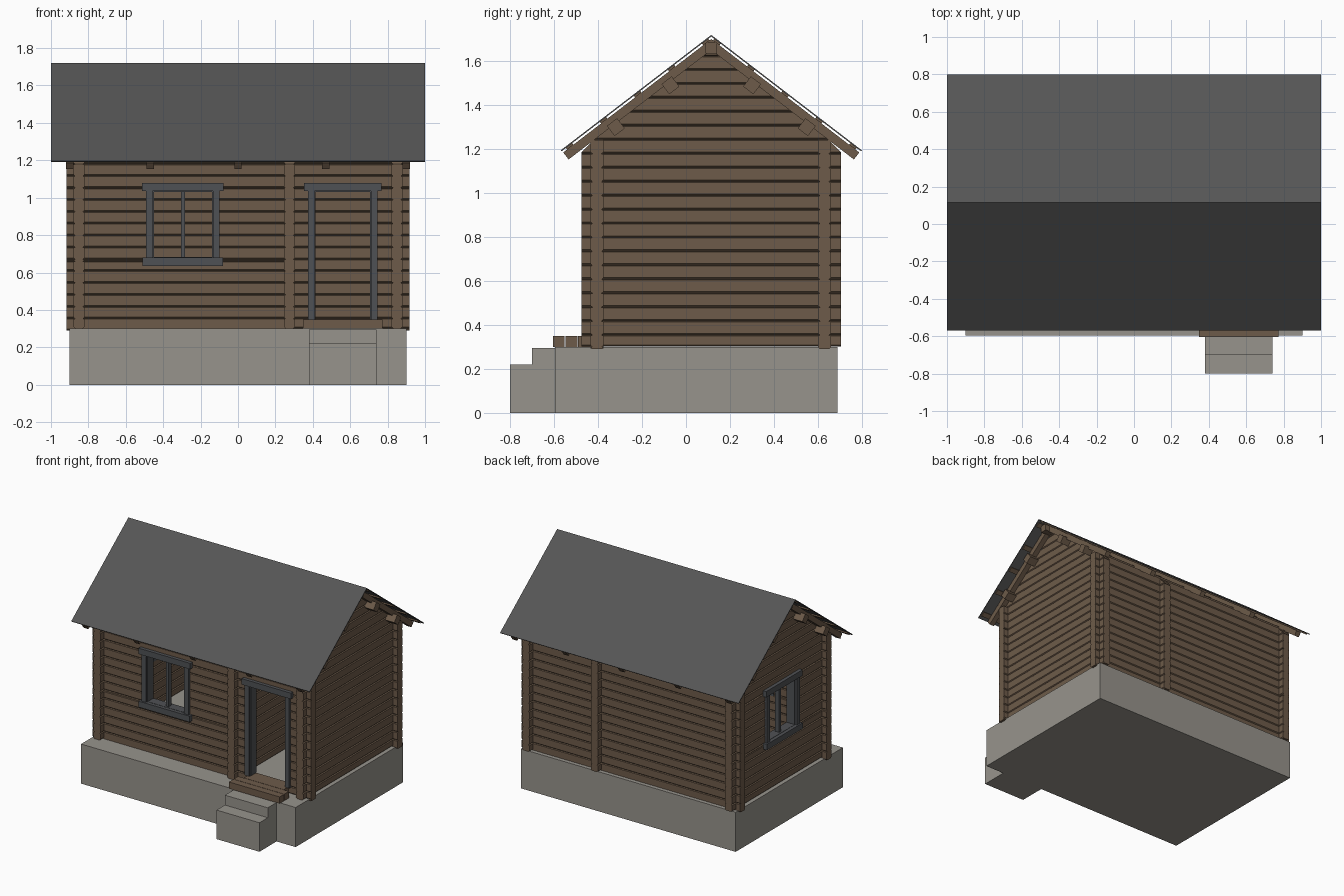
import bpy, bmesh, math

if "Cube" in bpy.data.objects:
    bpy.data.objects.remove(bpy.data.objects["Cube"], do_unlink=True)


def material(name, rgb):
    m = bpy.data.materials.new(name)
    m.use_nodes = True
    m.diffuse_color = (*rgb, 1)
    m.node_tree.nodes["Principled BSDF"].inputs["Base Color"].default_value = (*rgb, 1)
    return m


WOOD = material("brown timber", (0.155, 0.105, 0.068))
TRIM = material("grey trim", (0.078, 0.083, 0.09))
CONCRETE = material("concrete", (0.31, 0.295, 0.262))
ROOFING = material("dark roofing", (0.092, 0.092, 0.092))


def finish(name, bm, mat):
    bmesh.ops.recalc_face_normals(bm, faces=bm.faces)
    me = bpy.data.meshes.new(name)
    bm.to_mesh(me)
    bm.free()
    me.materials.append(mat)
    ob = bpy.data.objects.new(name, me)
    bpy.context.collection.objects.link(ob)
    return ob


def add_prism(bm, ring_a, ring_b):
    """Closed solid between two matching rings of points."""
    a = [bm.verts.new(p) for p in ring_a]
    b = [bm.verts.new(p) for p in ring_b]
    bm.faces.new(a)
    bm.faces.new(b[::-1])
    for i in range(len(a)):
        j = (i + 1) % len(a)
        bm.faces.new((a[i], b[i], b[j], a[j]))


def add_box(bm, x, y, z):
    def ring(h):
        return [(x[0], y[0], h), (x[1], y[0], h), (x[1], y[1], h), (x[0], y[1], h)]
    add_prism(bm, ring(z[0]), ring(z[1]))


def box(name, mat, x, y, z):
    bm = bmesh.new()
    add_box(bm, x, y, z)
    return finish(name, bm, mat)


# Shared dimensions
RIDGE_Y, RIDGE_Z = 0.115, 1.72
RUN, DROP = 0.685, 0.525
LENGTH = math.hypot(RUN, DROP)
C, S = RUN / LENGTH, DROP / LENGTH
PITCH, BASE, HALF = 0.0635, 0.29, 0.03
FRONT, BACK, SIDE, INNER = -0.405, 0.63, 0.85, 0.275

# Foundation and concrete steps
box("foundation", CONCRETE, (-0.9, 0.9), (-0.595, 0.69), (0, 0.3))
box("lower_step", CONCRETE, (0.38, 0.74), (-0.8, -0.7), (0, 0.22))
box("upper_step", CONCRETE, (0.38, 0.74), (-0.7, -0.595), (0, 0.295))


# Log walls
def log_wall(name, along, centre, start, top, span, opening=None):
    """Stack chamfered logs; span(z) gives the two ends at a height."""
    bm = bmesh.new()

    def log(z0, z1, ends):
        lip = HALF - 0.009
        low, high = z0 + min(0.008, (z1 - z0) / 3), z1 - min(0.003, (z1 - z0) / 3)
        section = [(-lip, z0), (lip, z0), (HALF, low), (HALF, high),
                   (lip, z1), (-lip, z1), (-HALF, high), (-HALF, low)]

        def ring(k):
            if along == "x":
                return [(ends(z)[k], centre + t, z) for t, z in section]
            return [(centre + t, ends(z)[k], z) for t, z in section]
        add_prism(bm, ring(0), ring(1))

    course = 0
    while BASE + course * PITCH < top - 0.01:
        z0 = max(start, BASE + course * PITCH)
        z1 = min(top, BASE + (course + 1) * PITCH)
        cuts = [z0, z1]
        if opening:
            cuts += [z for z in opening[1] if z0 < z < z1]
        cuts.sort()
        for low, high in zip(cuts, cuts[1:]):
            middle = (low + high) / 2
            if opening and opening[1][0] < middle < opening[1][1]:
                a, b = opening[0]
                log(low, high, lambda z: (span(z)[0], a))
                log(low, high, lambda z: (b, span(z)[1]))
            else:
                log(low, high, span)
        course += 1
    return finish(name, bm, WOOD)


def long_span(z):
    return -0.917, 0.917


def gable_span(z):
    half = max(0.01, min(0.59, (RIDGE_Z - 0.069 - z) * RUN / DROP))
    return RIDGE_Y - half, RIDGE_Y + half


WINDOW_Z, DOOR_Z = (0.66, 1.05), (0.3, 1.05)
EAVE_TOP = BASE + 15 * PITCH

# The front wall is two lengths meeting at the partition, one for each opening
log_wall("front_wall_window_side", "x", FRONT, BASE, EAVE_TOP,
         lambda z: (-0.917, INNER), ((-0.47, -0.115), WINDOW_Z))
log_wall("front_wall_door_side", "x", FRONT, BASE, EAVE_TOP,
         lambda z: (INNER, 0.917), ((0.39, 0.73), DOOR_Z))
log_wall("back_wall", "x", BACK, BASE, EAVE_TOP, long_span)
log_wall("left_gable_wall", "y", SIDE, 0.302, 1.64, gable_span)
log_wall("partition_wall", "y", INNER, 0.302, 1.64, gable_span)
log_wall("right_gable_wall", "y", -SIDE, 0.302, 1.64, gable_span,
         ((RIDGE_Y - 0.178, RIDGE_Y + 0.178), WINDOW_Z))


# Window and door trim, drawn as width u, depth d out of the wall face, height z
def trim(name, parts, place):
    bm = bmesh.new()
    for u, d, z in parts:
        add_box(bm, *place(u, d), z)
    return finish(name, bm, TRIM)


def frame_parts(mid, half, bottom, reach):
    lining, face = (-0.065, 0.004), (-0.002, 0.018)
    parts = [((mid - half - 0.02, mid + half + 0.02), (-0.002, 0.026), (1.035, 1.08))]
    for s in (-1, 1):
        for outer, inner, depth in ((half, half - 0.036, face),
                                    (half - 0.018, half - 0.042, lining)):
            u = sorted((mid + s * outer, mid + s * inner))
            parts.append((u, depth, (bottom, 1.037)))
    parts.append(((mid - reach, mid + reach), lining, (1.03, 1.052)))
    return parts


def window_parts(mid):
    parts = frame_parts(mid, 0.197, 0.678, 0.178)
    parts.append(((mid - 0.215, mid + 0.215), (-0.002, 0.03), (0.635, 0.68)))
    parts.append(((mid - 0.178, mid + 0.178), (-0.065, 0.004), (0.66, 0.682)))
    parts.append(((mid - 0.011, mid + 0.011), (-0.045, -0.01), (0.68, 1.032)))
    return parts


def on_front(u, d):
    y = FRONT - HALF
    return u, (y - d[1], y - d[0])


def on_right(u, d):
    x = -SIDE - HALF
    return (x - d[1], x - d[0]), u


trim("front_window_frame", window_parts(-0.295), on_front)
trim("side_window_frame", window_parts(RIDGE_Y), on_right)
trim("door_frame", frame_parts(0.56, 0.187, 0.35, 0.17), on_front)

# Timber doorstep planks
for i, (y0, y1) in enumerate(((-0.605, -0.552), (-0.549, -0.494), (-0.491, -0.375))):
    reach = 0.213 if i < 2 else 0.168
    box(f"doorstep_plank_{i + 1}", WOOD, (0.56 - reach, 0.56 + reach), (y0, y1), (0.3, 0.35))


# Roof parts, placed by distance s down the slope and depth d under its surface
def add_slope(bm, side, x, s, d):
    def ring(px):
        points = []
        for ps, pd in ((s[0], d[0]), (s[1], d[0]), (s[1], d[1]), (s[0], d[1])):
            ps = max(ps, pd * S / C)
            points.append((px, RIDGE_Y + side * (ps * C - pd * S),
                           RIDGE_Z - ps * S - pd * C))
        return points
    add_prism(bm, ring(x[0]), ring(x[1]))


for label, side in (("front", -1), ("back", 1)):
    bm = bmesh.new()
    add_slope(bm, side, (-1, 1), (0, LENGTH), (0, 0.006))
    finish(f"{label}_roof_sheet", bm, ROOFING)

    bm = bmesh.new()
    for x in (-0.9, -0.47, 0, 0.47, 0.9):
        add_slope(bm, side, (x - 0.02, x + 0.02), (0, LENGTH - 0.003), (0.015, 0.055))
    finish(f"{label}_rafters", bm, WOOD)

    bm = bmesh.new()
    for i in range(5):
        s = 0.04 + i * 0.195
        add_slope(bm, side, (-0.99, 0.99), (s - 0.018, s + 0.018), (0.006, 0.015))
    finish(f"{label}_battens", bm, WOOD)

    bm = bmesh.new()
    for s in (0.287, 0.6):
        add_slope(bm, side, (-0.955, 0.955), (s - 0.029, s + 0.029), (0.04, 0.098))
    finish(f"{label}_purlins", bm, WOOD)

box("ridge_beam", WOOD, (-0.955, 0.955), (RIDGE_Y - 0.026, RIDGE_Y + 0.026), (1.635, 1.688))
